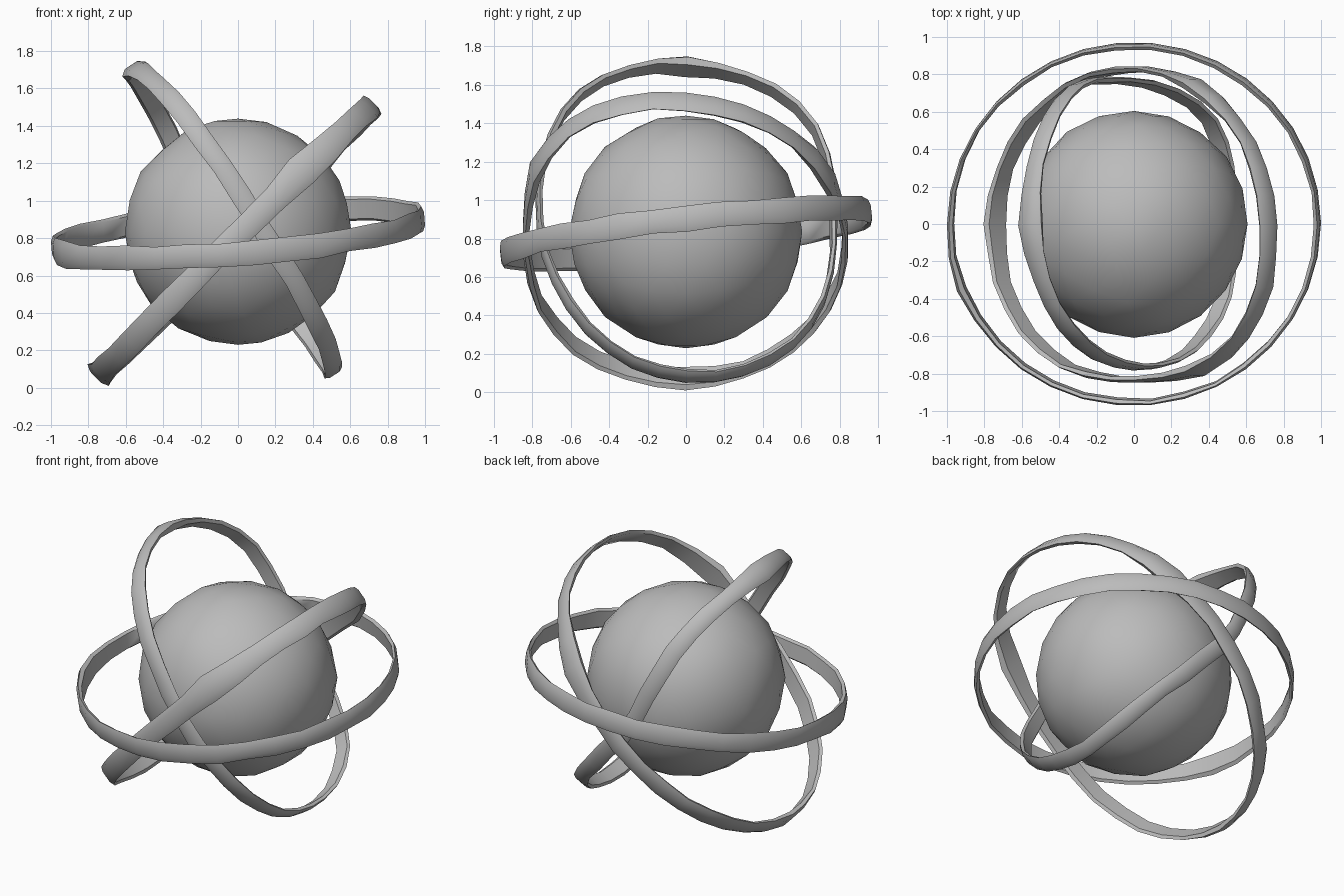
import bpy, bmesh, math, random
from mathutils import Vector

random.seed(4)
default = bpy.data.objects.get("Cube")
if default:
    bpy.data.objects.remove(default, do_unlink=True)

# Single stone grey
grey = bpy.data.materials.new("stone_grey")
grey.use_nodes = True
colour = (0.5, 0.5, 0.5, 1)
grey.diffuse_color = colour
grey.node_tree.nodes["Principled BSDF"].inputs["Base Color"].default_value = colour


def finish(bm, name, angle):
    bmesh.ops.recalc_face_normals(bm, faces=bm.faces)
    mesh = bpy.data.meshes.new(name)
    bm.to_mesh(mesh)
    bm.free()
    mesh.materials.append(grey)
    obj = bpy.data.objects.new(name, mesh)
    bpy.context.collection.objects.link(obj)
    bpy.ops.object.select_all(action="DESELECT")
    obj.select_set(True)
    bpy.context.view_layer.objects.active = obj
    bpy.ops.object.shade_smooth_by_angle(angle=math.radians(angle))


def falloff(a, degrees, reach):
    """1 at the given angle, fading to 0 at the given reach (degrees)."""
    gap = (a - math.radians(degrees) + math.pi) % math.tau - math.pi
    x = min(1, abs(gap) / math.radians(reach))
    return 0.5 + 0.5 * math.cos(math.pi * x)


def ring(name, center, u, v, width, thick, lumps, bulges=(), segments=34):
    """Hand-shaped band swept round the ellipse with outer half-axes u and v."""
    center, u, v = Vector(center), Vector(u), Vector(v)
    axis = u.cross(v).normalized()
    # Cross-section: (across the band, inward depth), slightly domed outside
    section = [(-0.5, 0.4), (-0.27, 0), (0.27, 0), (0.5, 0.4), (0.4, 1), (-0.4, 1)]
    bm = bmesh.new()
    loops = []
    for i in range(segments):
        a = math.tau * i / segments
        out = u * math.cos(a) + v * math.sin(a)
        tangent = v * math.cos(a) - u * math.sin(a)
        inward = axis.cross(tangent).normalized()
        if inward.dot(out) > 0:
            inward.negate()
        # Local knobs, then broad bends of the path
        swell = max(amount * falloff(a, deg, 18) for deg, amount in lumps)
        w = width * (1 + swell + random.uniform(-0.06, 0.06))
        t = thick * (1 + 2.5 * swell + random.uniform(-0.2, 0.2))
        base = center + out - inward * (0.06 * swell)
        base += axis * random.uniform(-0.005, 0.005)
        for deg, offset in bulges:
            base += Vector(offset) * falloff(a, deg, 55)
        loops.append([bm.verts.new(base + axis * (s * w) + inward * (d * t))
                      for s, d in section])
    n = len(section)
    for i in range(segments):
        p, q = loops[i], loops[(i + 1) % segments]
        for k in range(n):
            bm.faces.new((p[k], p[(k + 1) % n], q[(k + 1) % n], q[k]))
    finish(bm, name, 50)


# Core ball, faintly uneven
bm = bmesh.new()
bmesh.ops.create_icosphere(bm, subdivisions=3, radius=0.608)
for vert in bm.verts:
    vert.co *= 1 + random.uniform(-0.01, 0.007)
    vert.co.z += 0.834
finish(bm, "core_ball", 40)

# Three crossing rings
ring("level_ring", (0, 0, 0.825), (0.997, 0, 0.08), (0, -0.968, -0.11),
     0.128, 0.027, [(160, 0.25)])
ring("rising_ring", (-0.015, 0, 0.79), (0.735, 0, 0.725), (-0.008, -0.845, 0.01),
     0.13, 0.03, [(63, 0.4), (180, 0.2), (300, 0.35)],
     [(42, (0.05, -0.05, 0.045)), (135, (-0.015, -0.025, -0.02))])
ring("falling_ring", (-0.025, 0, 0.885), (0.535, 0, -0.815), (0.095, -0.775, 0.063),
     0.108, 0.03, [(180, 0.4)],
     [(135, (-0.01, -0.04, 0.03)), (225, (0.04, 0.07, 0.045)),
      (315, (0.1, 0.04, 0))])
